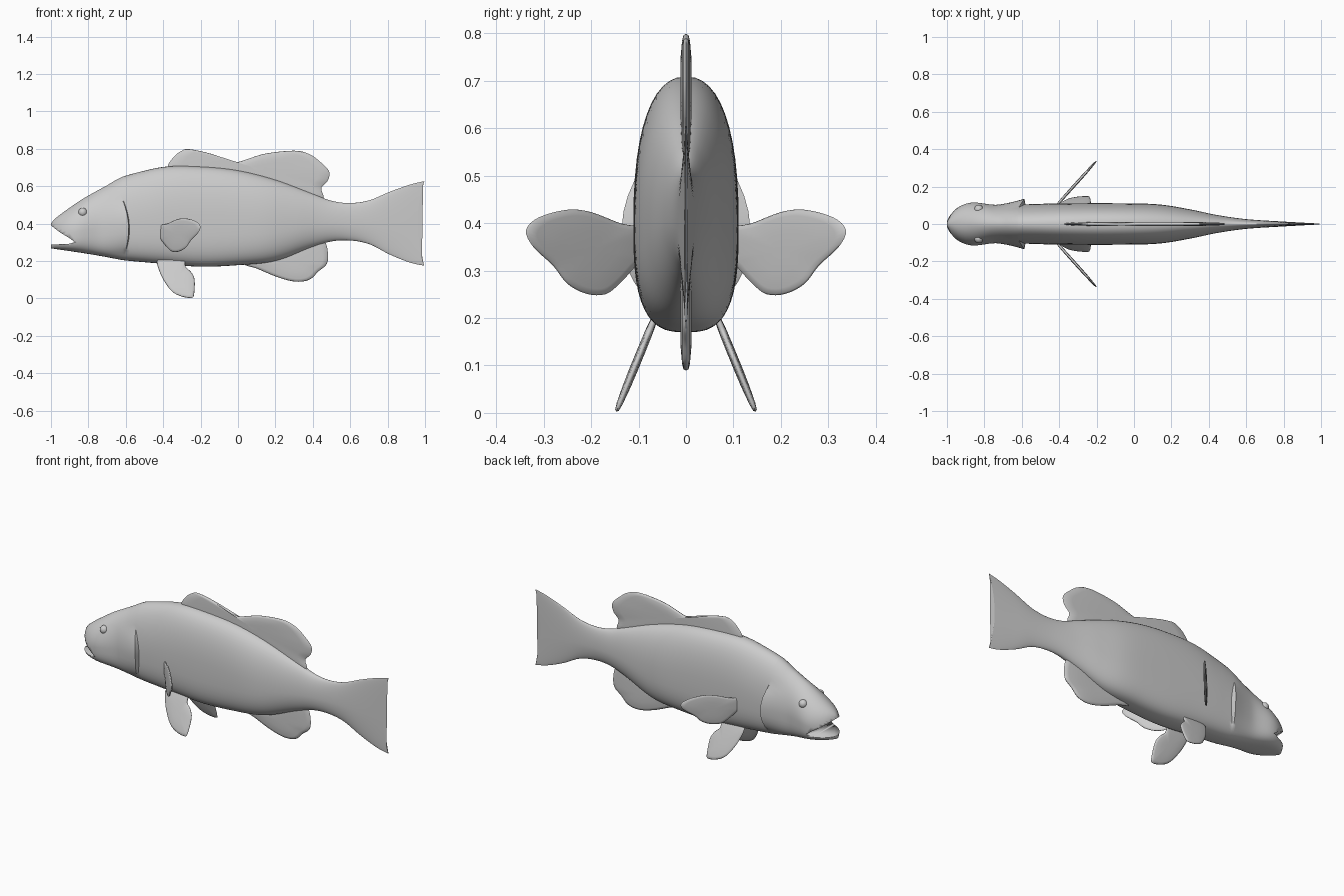
import bpy, bmesh, math
from mathutils import Vector

cube = bpy.data.objects.get("Cube")
if cube:
    bpy.data.objects.remove(cube)

skin = bpy.data.materials.new("grey_skin")
skin.use_nodes = True
skin.diffuse_color = (0.6, 0.6, 0.6, 1)
skin.node_tree.nodes["Principled BSDF"].inputs["Base Color"].default_value = (0.6, 0.6, 0.6, 1)


def finish(name, bm, angle=50):
    """Turn a bmesh into a smooth shaded object."""
    bmesh.ops.recalc_face_normals(bm, faces=bm.faces)
    mesh = bpy.data.meshes.new(name)
    bm.to_mesh(mesh)
    bm.free()
    mesh.materials.append(skin)
    ob = bpy.data.objects.new(name, mesh)
    bpy.context.collection.objects.link(ob)
    bpy.ops.object.select_all(action='DESELECT')
    ob.select_set(True)
    bpy.context.view_layer.objects.active = ob
    bpy.ops.object.shade_smooth_by_angle(angle=math.radians(angle))
    return ob


def curve_at(points, x):
    """Smooth curve through (x, value) points."""
    n = len(points)
    i = max(k for k in range(n - 1) if points[k][0] <= x or k == 0)

    def slope(k):
        a, b = points[max(k - 1, 0)], points[min(k + 1, n - 1)]
        return (b[1] - a[1]) / (b[0] - a[0])
    (x0, y0), (x1, y1) = points[i], points[i + 1]
    h = x1 - x0
    t = (x - x0) / h
    return (y0 * (1 + 2 * t) * (1 - t) ** 2 + y1 * t * t * (3 - 2 * t)
            + h * t * (1 - t) * (slope(i) * (1 - t) - slope(i + 1) * t))


def bridge(bm, a, b):
    for i in range(len(a)):
        j = (i + 1) % len(a)
        bm.faces.new((a[i], a[j], b[j], b[i]))


# Body and tail: back line, belly line and half width along the length
BACK = [(-1, .4), (-.98, .425), (-.9, .485), (-.8, .55), (-.6, .65), (-.4, .703), (-.2, .705),
        (0, .685), (.2, .635), (.4, .56), (.5, .522), (.6, .51), (.7, .525), (.8, .57),
        (.9, .61), (.96, .627)]
BELLY = [(-1, .268), (-.8, .238), (-.6, .205), (-.4, .185), (-.2, .17), (0, .178), (.2, .2),
         (.4, .275), (.5, .305), (.6, .31), (.7, .29), (.8, .235), (.9, .19), (.96, .175)]
WIDTH = [(-1, .018), (-.98, .055), (-.95, .083), (-.9, .108), (-.85, .115), (-.75, .103),
         (-.6, .105), (-.4, .11), (0, .11), (.15, .103), (.3, .078), (.45, .047), (.6, .026),
         (.8, .013), (.96, .004)]
UPPER = [(-1, 2.2), (-.85, 1.8), (-.5, 2.1), (-.2, 2.4), (.2, 2.2), (.96, 1.8)]
LOWER = [(-1, 3.5), (-.6, 3), (0, 2.8), (.4, 2), (.96, 1.8)]
GILL = -.6
SIDES = 48


def section(bm, x):
    top, low, width = curve_at(BACK, x), curve_at(BELLY, x), curve_at(WIDTH, x)
    mid = low + (top - low) * .42
    flare = .032 * max(0, (x + .74) / .14) ** 1.5 if x < GILL else 0
    bow = .036 * max(0, (x - .6) / .36) ** 2
    ring = []
    for k in range(SIDES):
        a = 2 * math.pi * k / SIDES
        c, s = math.cos(a), math.sin(a)
        e = 2 / curve_at(UPPER if s > 0 else LOWER, x)
        z = mid + (top - mid if s > 0 else mid - low) * math.copysign(abs(s) ** e, s)
        y = width * abs(c) ** e + flare * max(0, 1 - ((z - .38) / .14) ** 2)
        # Curved gill edge and forked trailing edge of the tail
        shift = bow * ((2 * z - top - low) / (top - low)) ** 2
        near_gill = max(0, 1 - abs(x - GILL) / .1)
        shift += near_gill * .02 * max(-1, 1 - ((z - .37) / .12) ** 2)
        ring.append(bm.verts.new((x + shift, math.copysign(y, c), z)))
    return ring


bm = bmesh.new()
stations = sorted([-1 + .02 * i for i in range(99)] + [-.99, GILL - .004])
rings = [section(bm, min(x, .96) + (1e-6 if abs(x - GILL) < 1e-4 else 0)) for x in stations]
for a, b in zip(rings, rings[1:]):
    bridge(bm, a, b)
bm.faces.new(rings[0])
bm.faces.new(rings[-1])
body = finish("body_and_tail", bm)

# Open mouth cut out of the snout
bm = bmesh.new()
wedge = [(-1.06, .44), (-1, .39), (-.95, .352), (-.9, .322), (-.872, .301), (-.91, .291), (-1.06, .287)]
sides = [[bm.verts.new((x, y, z)) for x, z in wedge] for y in (-.3, .3)]
bridge(bm, *sides)
for side in sides:
    bm.faces.new(side)
cutter = finish("mouth_cutter", bm)
cutter.hide_render = True
cut = body.modifiers.new("mouth", 'BOOLEAN')
cut.object = cutter
cut.solver = 'EXACT'
bpy.context.view_layer.objects.active = body
bpy.ops.object.modifier_apply(modifier=cut.name)
bpy.data.objects.remove(cutter)


def smooth_loop(points, steps=4):
    """Closed smooth outline through a few points."""
    out, n = [], len(points)
    for i in range(n):
        a, b, c, d = (Vector(points[(i + k) % n]) for k in (-1, 0, 1, 2))
        for s in range(steps):
            t = s / steps
            out.append(b + (c - a) * (t / 2) + (2 * a - 5 * b + 4 * c - d) * (t * t / 2)
                       + (3 * b - a - 3 * c + d) * (t ** 3 / 2))
    return out


def fin(name, outline, place, normal, thick, side=1):
    """Thin lens shaped blade; place maps outline points into space."""
    loop = smooth_loop(outline)
    centre = sum(loop, Vector((0, 0))) / len(loop)
    normal = Vector(normal).normalized()
    bm = bmesh.new()

    def ring(scale, depth):
        pts = [place(*(centre + (p - centre) * scale)) + normal * depth for p in loop]
        return [bm.verts.new((p.x, p.y * side, p.z)) for p in pts]
    edge = ring(1, 0)
    for face in (1, -1):
        last = edge
        for scale, depth in ((.97, .45), (.85, .7), (.5, .95), (.15, 1)):
            nxt = ring(scale, depth * thick * face)
            bridge(bm, last, nxt)
            last = nxt
        bm.faces.new(last)
    finish(name, bm, 80)


def upright(x, z):
    return Vector((x, 0, z))


# Fins on the centre line
fin("dorsal_fin", [(-.375, .695), (-.345, .755), (-.3, .79), (-.26, .798), (-.15, .775), (-.05, .737),
                   (0, .73), (.05, .745), (.15, .775), (.3, .79), (.38, .772), (.44, .73), (.487, .68),
                   (.48, .63), (.445, .59), (.45, .53), (.3, .53), (0, .58), (-.3, .64)],
    upright, (0, 1, 0), .012)
fin("anal_fin", [(.03, .185), (.1, .16), (.2, .118), (.28, .094), (.34, .09), (.39, .105), (.43, .145),
                 (.475, .185), (.48, .25), (.46, .31), (.4, .34), (.2, .27), (.07, .23)],
    upright, (0, 1, 0), .012)

# Paired fins and eyes
PECTORAL = [(.09, .385), (.14, .4), (.2, .423), (.25, .428), (.31, .412), (.337, .385), (.322, .35),
            (.28, .31), (.25, .272), (.21, .251), (.17, .25), (.14, .272), (.11, .305), (.09, .33)]
PELVIC = [(-.43, .205), (-.42, .145), (-.39, .085), (-.35, .035), (-.3, .01), (-.25, .003),
          (-.235, .02), (-.232, .1), (-.25, .14), (-.28, .17), (-.29, .21), (-.36, .23)]
for word, side in (("left", 1), ("right", -1)):
    fin(word + "_pectoral_fin", PECTORAL, lambda y, z: Vector((.9 * y - .504, y, z)),
        (1, -.9, 0), .008, side)
    fin(word + "_pelvic_fin", PELVIC, lambda x, z: Vector((x, .07 + (.19 - z) * .41, z)),
        (0, 1, .41), .009, side)
    bm = bmesh.new()
    bmesh.ops.create_uvsphere(bm, u_segments=20, v_segments=12, radius=.024)
    bmesh.ops.translate(bm, verts=bm.verts, vec=(-.83, side * .078, .46))
    finish(word + "_eye", bm)
